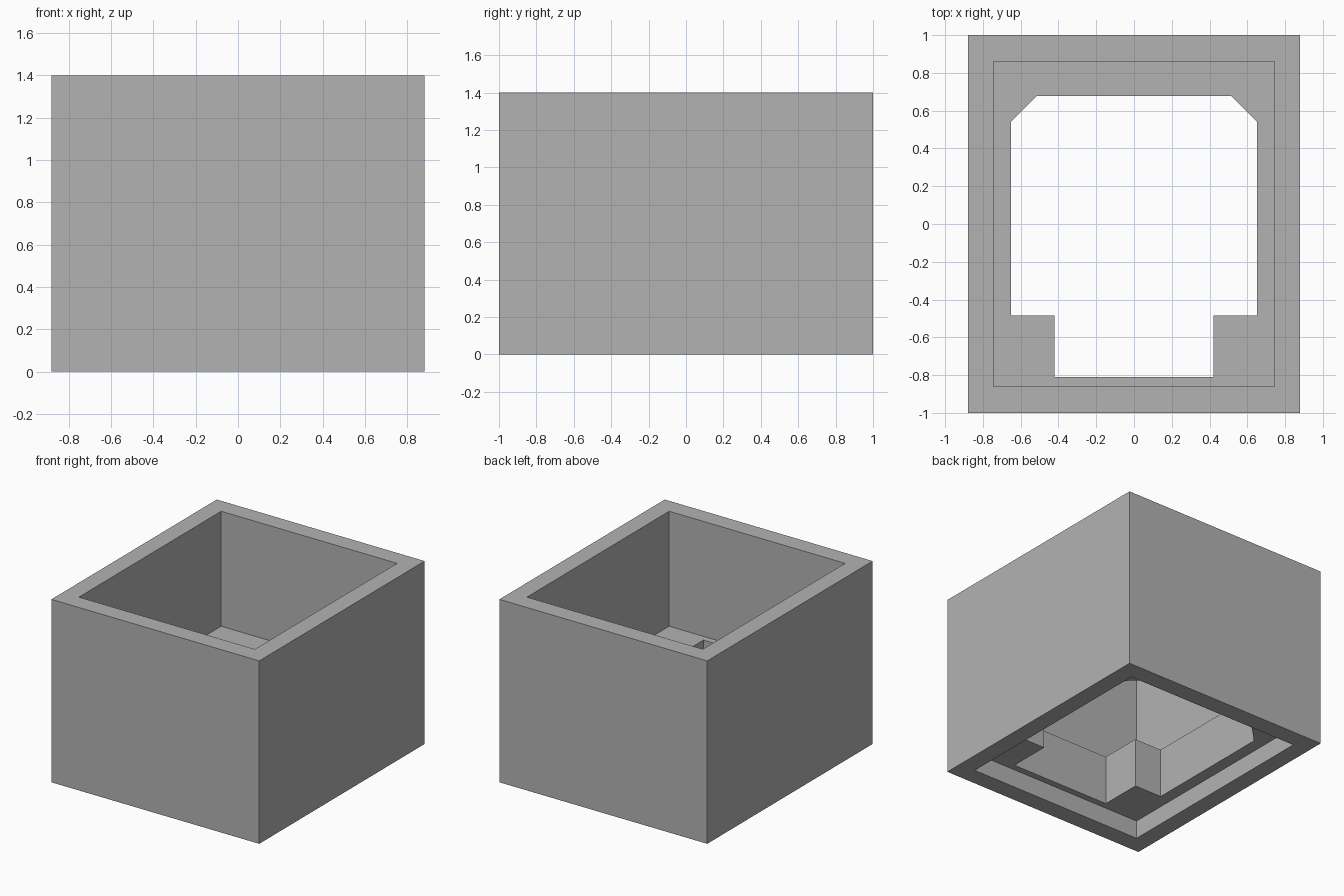
import bpy
import bmesh

cube = bpy.data.objects.get("Cube")
if cube:
    bpy.data.objects.remove(cube, do_unlink=True)

HEIGHT = 1.4
SLAB_BOTTOM, SLAB_TOP = 0.14, 0.52

grey = bpy.data.materials.new("plain grey")
grey.use_nodes = True
colour = (0.45, 0.45, 0.45, 1)
grey.diffuse_color = colour
grey.node_tree.nodes["Principled BSDF"].inputs["Base Color"].default_value = colour


def prism(name, outline, z0, z1):
    """Extrude a flat outline from z0 up to z1."""
    bm = bmesh.new()
    base = bm.faces.new([bm.verts.new((x, y, z0)) for x, y in outline])
    top = bmesh.ops.extrude_face_region(bm, geom=[base])["geom"]
    verts = [v for v in top if isinstance(v, bmesh.types.BMVert)]
    bmesh.ops.translate(bm, verts=verts, vec=(0, 0, z1 - z0))
    bmesh.ops.recalc_face_normals(bm, faces=bm.faces)
    mesh = bpy.data.meshes.new(name)
    bm.to_mesh(mesh)
    bm.free()
    mesh.materials.append(grey)
    obj = bpy.data.objects.new(name, mesh)
    bpy.context.collection.objects.link(obj)
    return obj


def mirrored(half):
    """Close a right-hand half outline with its mirror image."""
    return half + [(-x, y) for x, y in reversed(half)]


def cut(body, cutter):
    """Subtract the cutter, then discard it."""
    cutter.hide_render = True
    mod = body.modifiers.new("cut", "BOOLEAN")
    mod.operation = "DIFFERENCE"
    mod.solver = "EXACT"
    mod.object = cutter
    bpy.context.view_layer.objects.active = body
    bpy.ops.object.modifier_apply(modifier=mod.name)
    bpy.data.objects.remove(cutter, do_unlink=True)


# Outer block
housing = prism("housing", mirrored([(0.88, -1), (0.88, 1)]), 0, HEIGHT)

# Deep upper cavity and shallow recess underneath
inner = mirrored([(0.745, -0.86), (0.745, 0.86)])
cut(housing, prism("upper_cavity", inner, SLAB_TOP, HEIGHT + 0.1))
cut(housing, prism("base_recess", inner, -0.1, SLAB_BOTTOM))

# Opening through the slab: chamfered at the back, narrower at the front
opening = mirrored([(0.42, -0.81), (0.42, -0.485), (0.652, -0.485),
                    (0.652, 0.54), (0.515, 0.677)])
cut(housing, prism("slab_opening", opening, SLAB_BOTTOM - 0.05, SLAB_TOP + 0.05))
